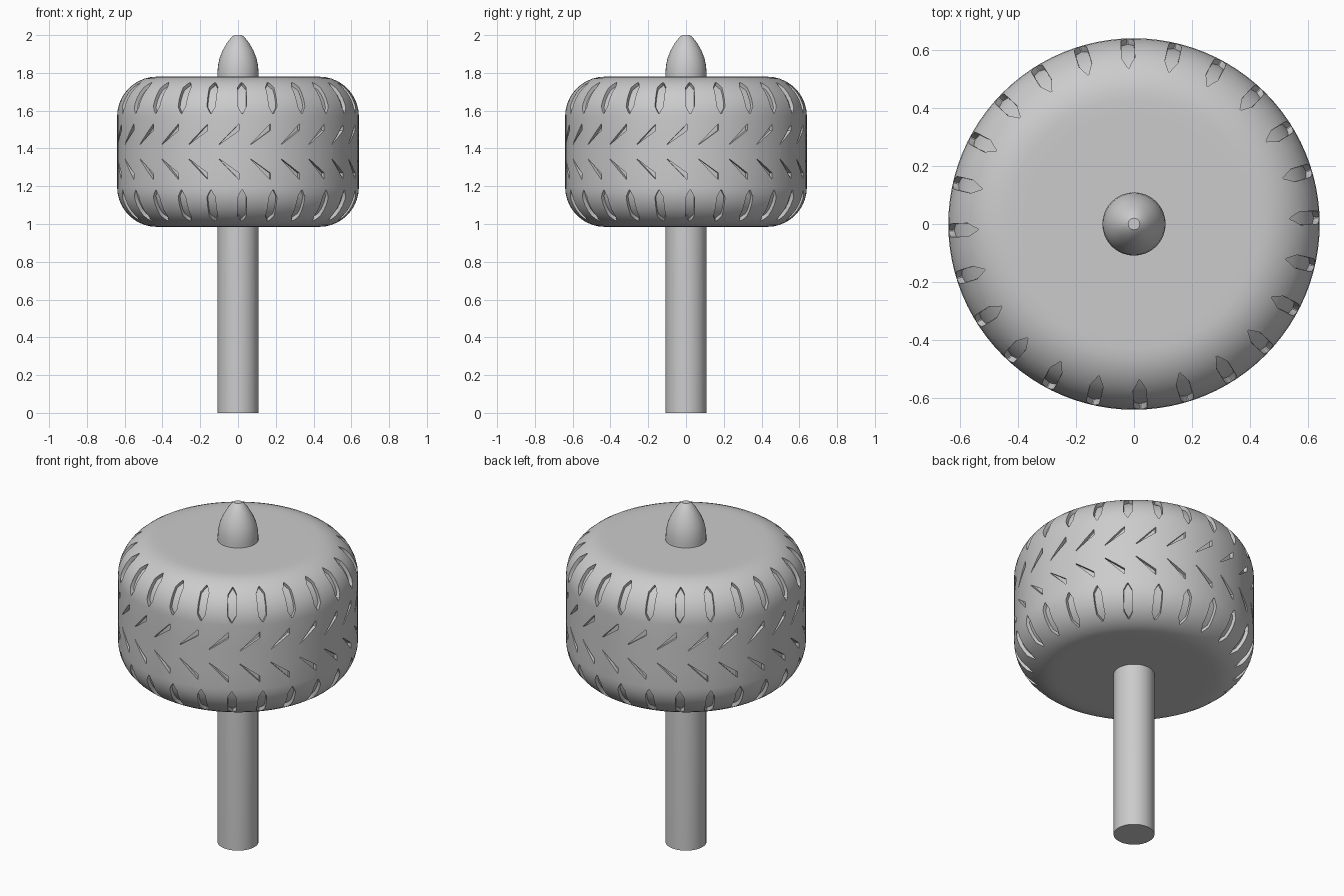
import bpy, bmesh
from math import sin, cos, radians, pi

cube = bpy.data.objects.get("Cube")
if cube:
    bpy.data.objects.remove(cube)

WHEEL_R, ROUND = 0.64, 0.21
BOTTOM, TOP = 0.985, 1.78
MID = (BOTTOM + TOP) / 2
SHOULDER_Z = TOP - ROUND
COUNT = 24

grey = bpy.data.materials.new("plain grey")
grey.use_nodes = True
grey.diffuse_color = (0.6, 0.6, 0.6, 1)
grey.node_tree.nodes["Principled BSDF"].inputs["Base Color"].default_value = (0.6, 0.6, 0.6, 1)


def finish(name, bm):
    bmesh.ops.recalc_face_normals(bm, faces=bm.faces[:])
    mesh = bpy.data.meshes.new(name)
    bm.to_mesh(mesh)
    bm.free()
    mesh.materials.append(grey)
    obj = bpy.data.objects.new(name, mesh)
    bpy.context.collection.objects.link(obj)
    return obj


def select(obj):
    bpy.ops.object.select_all(action='DESELECT')
    obj.select_set(True)
    bpy.context.view_layer.objects.active = obj


def lathe(name, profile, sides):
    """Closed solid of revolution with flat end caps."""
    bm = bmesh.new()
    rings = [[bm.verts.new((r * cos(2 * pi * i / sides), r * sin(2 * pi * i / sides), z))
              for i in range(sides)] for r, z in profile]
    for low, high in zip(rings, rings[1:]):
        for i in range(sides):
            j = (i + 1) % sides
            bm.faces.new((low[i], low[j], high[j], high[i]))
    bm.faces.new(rings[0])
    bm.faces.new(rings[-1])
    return finish(name, bm)


def surface(phi, arc, z, offset, flip):
    """Point on the tyre surface, pushed in or out along its normal."""
    r = WHEEL_R - ROUND + (ROUND + offset) * cos(arc)
    z = z + (ROUND + offset) * sin(arc)
    return (r * sin(phi), -r * cos(phi), 2 * MID - z if flip else z)


def add_groove(bm, sections, turn, flip):
    """Cutter that follows the tyre; sections are pairs of (phi, arc, z)."""
    loops = []
    for a, b in sections:
        loops.append([bm.verts.new(surface(p + turn, arc, z, off, flip))
                      for (p, arc, z), off in ((a, -0.02), (b, -0.02), (b, 0.02), (a, 0.02))])
    for one, two in zip(loops, loops[1:]):
        for i in range(4):
            j = (i + 1) % 4
            bm.faces.new((one[i], one[j], two[j], two[i]))
    bm.faces.new(loops[0])
    bm.faces.new(loops[-1])


# Shaft with a pointed end
lathe_profile = [(0.109, 0), (0.109, 1.80), (0.106, 1.84), (0.097, 1.88), (0.081, 1.92),
                 (0.058, 1.96), (0.034, 1.99), (0.02, 2.0)]
shaft = lathe("shaft", lathe_profile, 32)

# Wheel body with round shoulders
half = [(WHEEL_R, MID + 0.06)]
half += [(WHEEL_R - ROUND + ROUND * cos(a), SHOULDER_Z + ROUND * sin(a))
         for a in (pi / 2 * i / 10 for i in range(11))]
half.append((0.38, TOP))
wheel = lathe("wheel", [(r, 2 * MID - z) for r, z in reversed(half)] + half, 96)

# Shoulder slots: long, pointed at both ends
slot = []
for deg, width in ((4, 0.002), (14, 0.022), (25, 0.023), (36, 0.023), (47, 0.023), (59, 0.002)):
    arc = radians(deg)
    phi = width / (WHEEL_R - ROUND + ROUND * cos(arc))
    slot.append(((-phi, arc, SHOULDER_Z), (phi, arc, SHOULDER_Z)))

# Chevron slots: slanting wedges, narrow at the tip
wedge = []
for t in (0, 0.25, 0.5, 0.75, 1):
    phi = radians(-9 + 9.5 * t)
    wedge.append(((phi, 0, 1.42 + 0.075 * t), (phi, 0, 1.424 + 0.106 * t)))

bm = bmesh.new()
for i in range(COUNT):
    turn = 2 * pi * i / COUNT
    for flip in (False, True):
        add_groove(bm, slot, turn + radians(2), flip)
        add_groove(bm, wedge, turn, flip)
cutter = finish("groove_cutter", bm)
cutter.hide_render = True

# Cut the tread, then drop the cutter
cut = wheel.modifiers.new("tread", 'BOOLEAN')
cut.operation = 'DIFFERENCE'
cut.solver = 'EXACT'
cut.object = cutter
select(wheel)
bpy.ops.object.modifier_apply(modifier=cut.name)
bpy.data.objects.remove(cutter)

for part in (shaft, wheel):
    select(part)
    bpy.ops.object.shade_smooth_by_angle(angle=radians(35))
